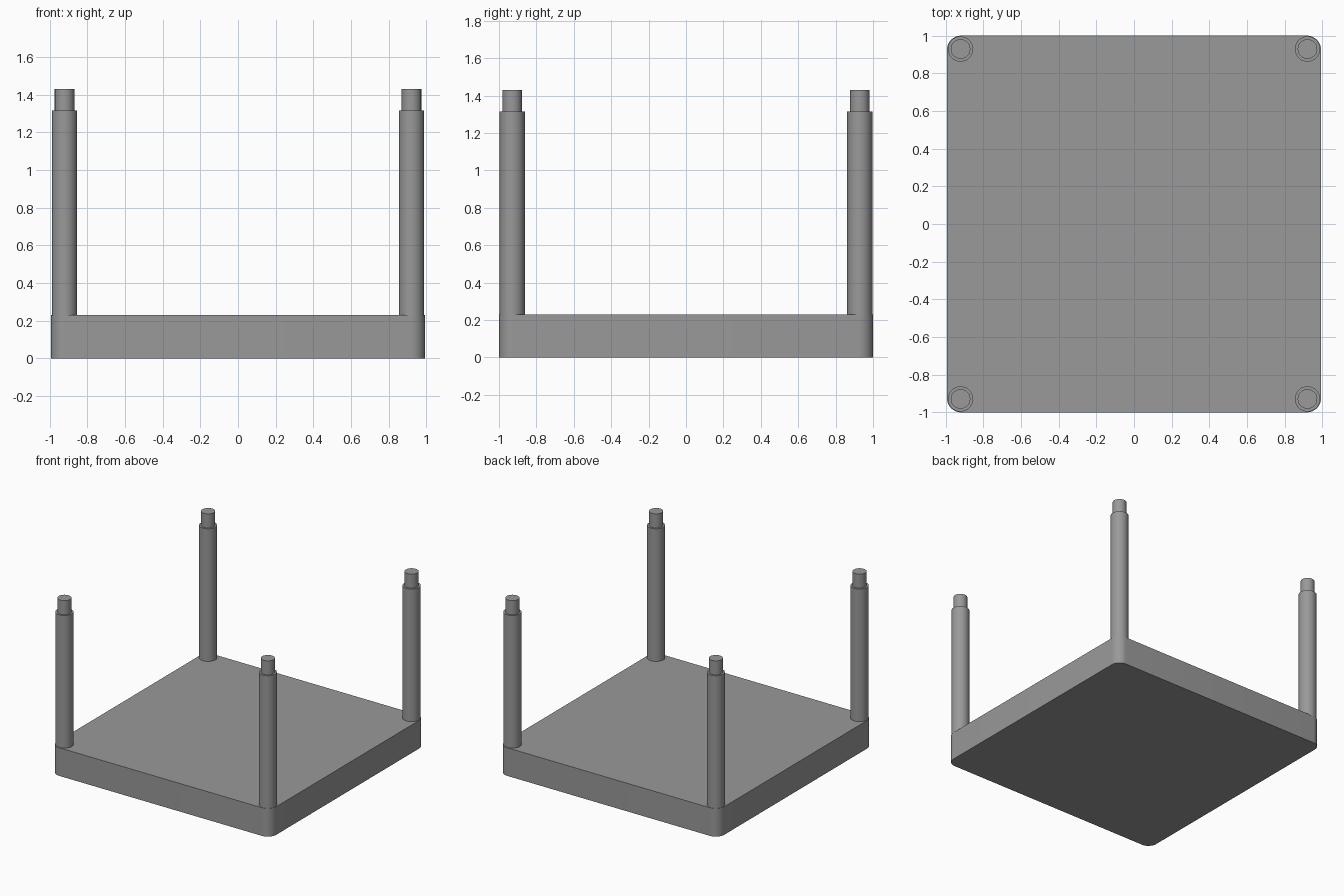
import bpy, bmesh, math

if "Cube" in bpy.data.objects:
    bpy.data.objects.remove(bpy.data.objects["Cube"])

grey = bpy.data.materials.new("mid grey")
grey.diffuse_color = (0.32, 0.32, 0.32, 1)
grey.use_nodes = True
grey.node_tree.nodes["Principled BSDF"].inputs["Base Color"].default_value = grey.diffuse_color


def finish(bm, name):
    bmesh.ops.recalc_face_normals(bm, faces=bm.faces)
    mesh = bpy.data.meshes.new(name)
    bm.to_mesh(mesh)
    bm.free()
    mesh.materials.append(grey)
    obj = bpy.data.objects.new(name, mesh)
    bpy.context.collection.objects.link(obj)
    bpy.ops.object.select_all(action='DESELECT')
    obj.select_set(True)
    bpy.context.view_layer.objects.active = obj
    bpy.ops.object.shade_smooth_by_angle(angle=math.radians(30))
    return obj


# Slab with rounded vertical corners
HX, HY, TOP, CORNER = 0.993, 1.0, 0.23, 0.075
bm = bmesh.new()
bmesh.ops.create_cube(bm, size=1)
for v in bm.verts:
    v.co = (v.co.x * 2 * HX, v.co.y * 2 * HY, (v.co.z + 0.5) * TOP)
uprights = [e for e in bm.edges if abs(e.verts[0].co.z - e.verts[1].co.z) > 0.1]
bmesh.ops.bevel(bm, geom=uprights, offset=CORNER, segments=10, profile=0.5, affect='EDGES')
finish(bm, "base_slab")


# Leg: a turned post with a narrower peg on top
def leg(name, x, y, sides=40):
    profile = [(0.067, TOP), (0.067, 1.315), (0.052, 1.315), (0.052, 1.43)]
    bm = bmesh.new()
    rings = [[bm.verts.new((x + r * math.cos(2 * math.pi * i / sides),
                            y + r * math.sin(2 * math.pi * i / sides), z))
              for i in range(sides)] for r, z in profile]
    for low, high in zip(rings, rings[1:]):
        for i in range(sides):
            j = (i + 1) % sides
            bm.faces.new((low[i], low[j], high[j], high[i]))
    bm.faces.new(rings[0])
    bm.faces.new(rings[-1])
    finish(bm, name)


for side, sx in (("left", -1), ("right", 1)):
    for end, sy in (("front", -1), ("back", 1)):
        leg(f"{end}_{side}_leg", sx * 0.921, sy * 0.929)
